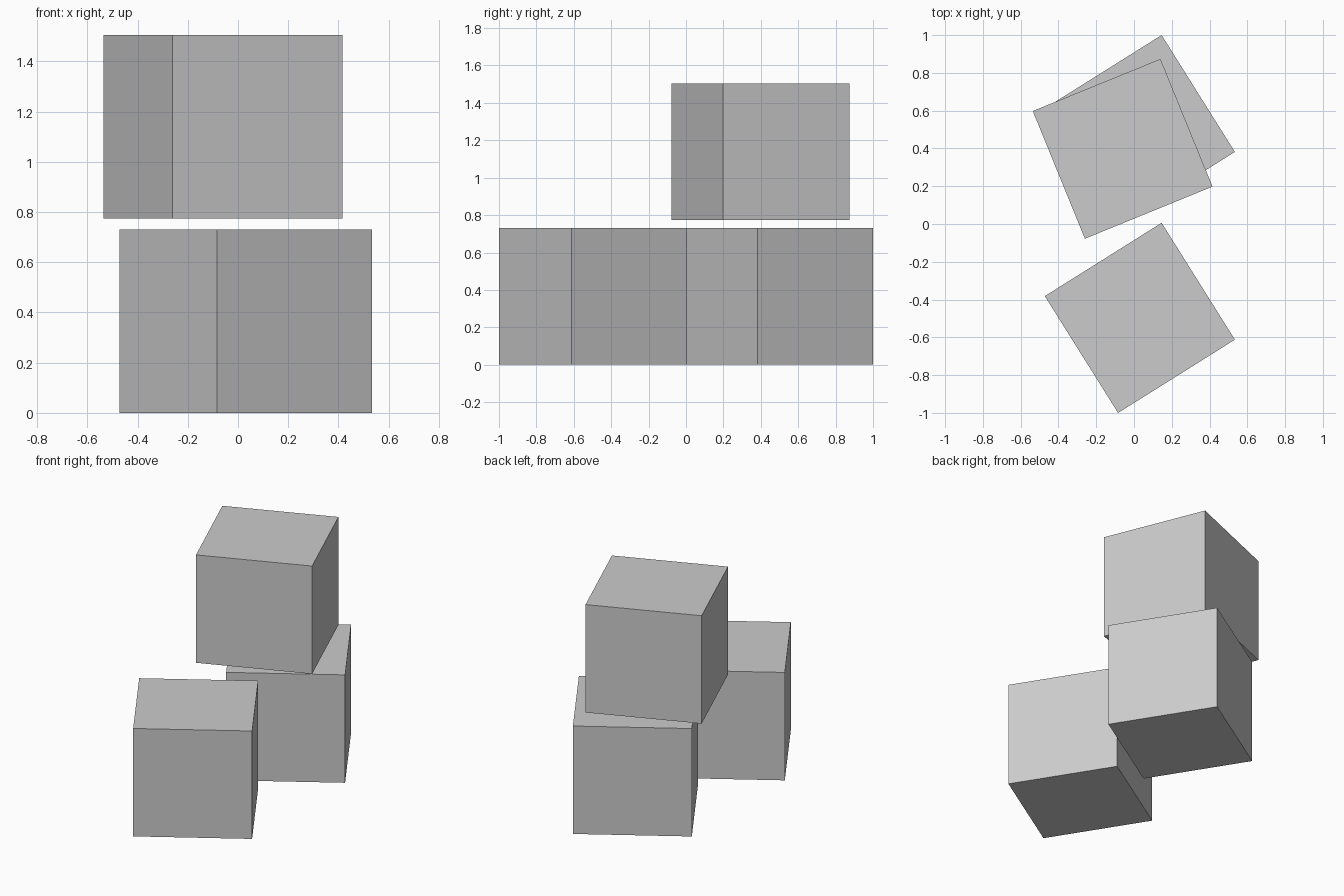
import bpy
from math import radians

if "Cube" in bpy.data.objects:
    bpy.data.objects.remove(bpy.data.objects["Cube"])

SIDE = 0.73


def block(name, x, y, base, turn):
    # cube resting at height base, turned about z
    bpy.ops.mesh.primitive_cube_add(size=SIDE, location=(x, y, base + SIDE / 2),
                                    rotation=(0, 0, radians(turn)))
    bpy.context.object.name = name


# two blocks on the ground, one hovering just above the rear one
block("front_block", 0.031, -0.497, 0, 32.1)
block("back_block", 0.031, 0.497, 0, 32.1)
block("upper_block", -0.06, 0.398, 0.775, 22.2)
